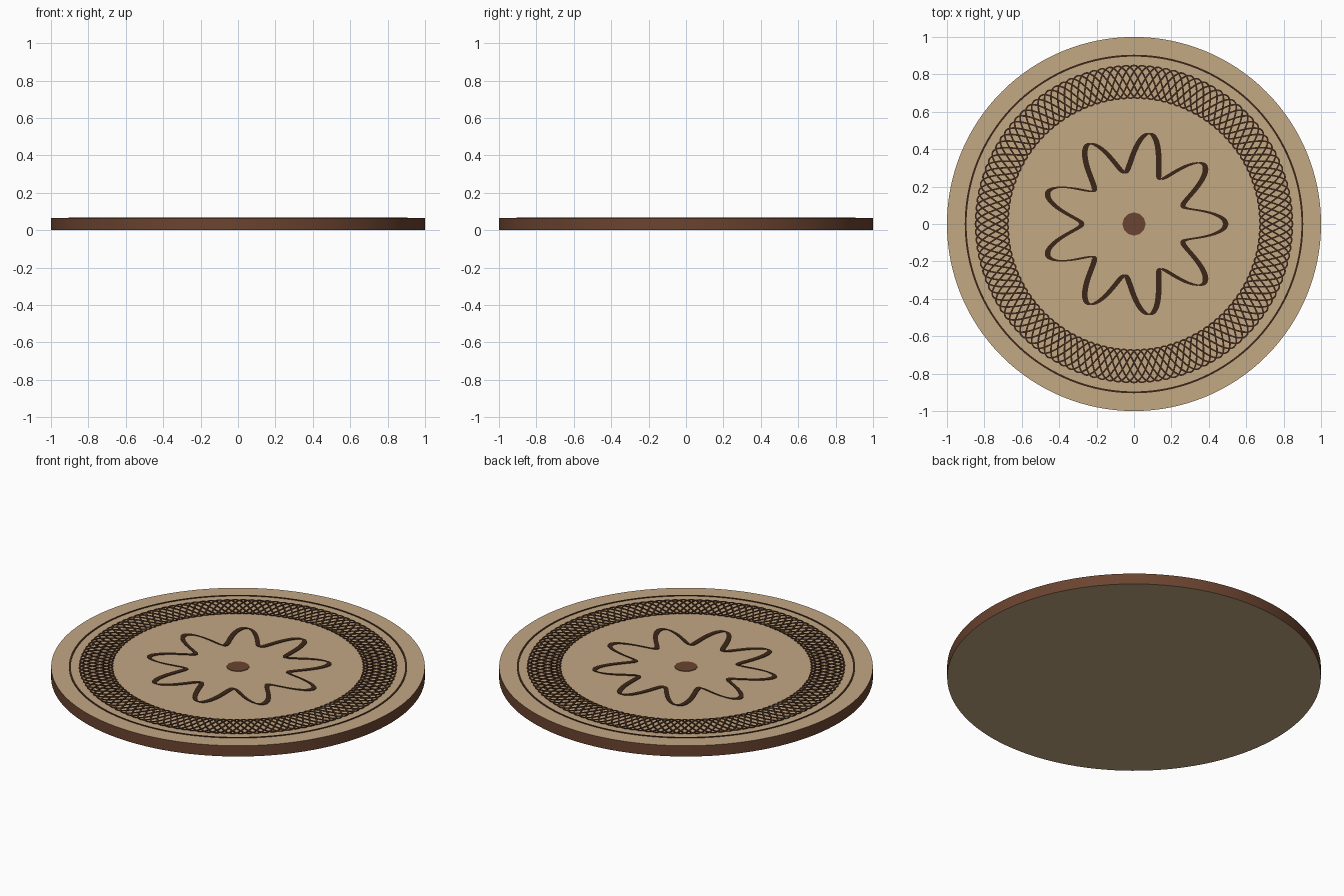
import bpy, bmesh, math

if "Cube" in bpy.data.objects:
    bpy.data.objects.remove(bpy.data.objects["Cube"])

TOP = 0.064  # upper face of the plate


def material(name, rgb):
    m = bpy.data.materials.new(name)
    lin = [(c / 255 / 12.92) if c < 10 else ((c / 255 + 0.055) / 1.055) ** 2.4 for c in rgb]
    m.diffuse_color = (*lin, 1)
    m.use_nodes = True
    m.node_tree.nodes["Principled BSDF"].inputs["Base Color"].default_value = m.diffuse_color
    return m


BEIGE = material("pale wood", (196, 168, 132))
BROWN = material("brown rim", (107, 68, 48))
DARK = material("dark engraving", (59, 38, 24))


def add_object(name, bm, mats):
    me = bpy.data.meshes.new(name)
    bm.to_mesh(me)
    bm.free()
    for m in mats:
        me.materials.append(m)
    ob = bpy.data.objects.new(name, me)
    bpy.context.collection.objects.link(ob)
    return ob


def disc(name, radius, z0, z1, sides, mats):
    bm = bmesh.new()
    bmesh.ops.create_cone(bm, cap_ends=True, segments=sides, radius1=radius,
                          radius2=radius, depth=z1 - z0)
    bmesh.ops.translate(bm, vec=(0, 0, (z0 + z1) / 2), verts=bm.verts)
    for f in bm.faces:
        side = abs(f.normal.z) < 0.5
        f.smooth = side
        f.material_index = int(side) if len(mats) > 1 else 0
    ob = add_object(name, bm, mats)
    for e in ob.data.edges:  # crisp rim edges
        a, b = (ob.data.vertices[i].co.z for i in e.vertices)
        e.use_edge_sharp = abs(a - b) < 1e-5
    return ob


def engraved_line(name, radius, turns, steps, width, height):
    """Closed raised line r = radius(angle); width(nx) is its width by normal direction."""
    pts = []
    for i in range(steps):
        a = 2 * math.pi * turns * i / steps
        r = radius(a)
        pts.append((r * math.cos(a), r * math.sin(a)))
    bm = bmesh.new()
    rings = []
    for i, (x, y) in enumerate(pts):
        px, py = pts[i - 1]
        qx, qy = pts[(i + 1) % steps]
        tx, ty = qx - px, qy - py
        d = math.hypot(tx, ty)
        nx, ny = ty / d, -tx / d
        w = width(nx) / 2
        rings.append([bm.verts.new((x + s * nx * w, y + s * ny * w, z))
                      for s, z in ((-1, TOP - 0.001), (-1, TOP + height),
                                   (1, TOP + height), (1, TOP - 0.001))])
    for i in range(steps):
        a, b = rings[i - 1], rings[i]
        for k in range(3):
            bm.faces.new((a[k], a[k + 1], b[k + 1], b[k]))
    bmesh.ops.recalc_face_normals(bm, faces=bm.faces)
    if sum(f.normal.z for f in bm.faces) < 0:
        bmesh.ops.reverse_faces(bm, faces=bm.faces)
    return add_object(name, bm, [DARK])


# round plate with brown rim
disc("plate", 1.0, 0.0, TOP, 128, [BEIGE, BROWN])

# thin border circle
engraved_line("border_circle", lambda a: 0.9, 1, 160, lambda n: 0.010, 0.003)

# woven band: one wave that closes after several turns
LOBES, TURNS = 120, 7
engraved_line("woven_band", lambda a: 0.76 + 0.088 * math.cos(LOBES * a / TURNS),
              TURNS, LOBES * 24, lambda n: 0.009, 0.003)

# nine petal rosette, broad pen stroke
engraved_line("rosette", lambda a: 0.385 + 0.105 * math.cos(9 * a), 1, 432,
              lambda n: 0.006 + 0.024 * abs(n), 0.003)

# centre button
disc("centre_button", 0.062, TOP - 0.001, TOP + 0.003, 12, [BROWN])
